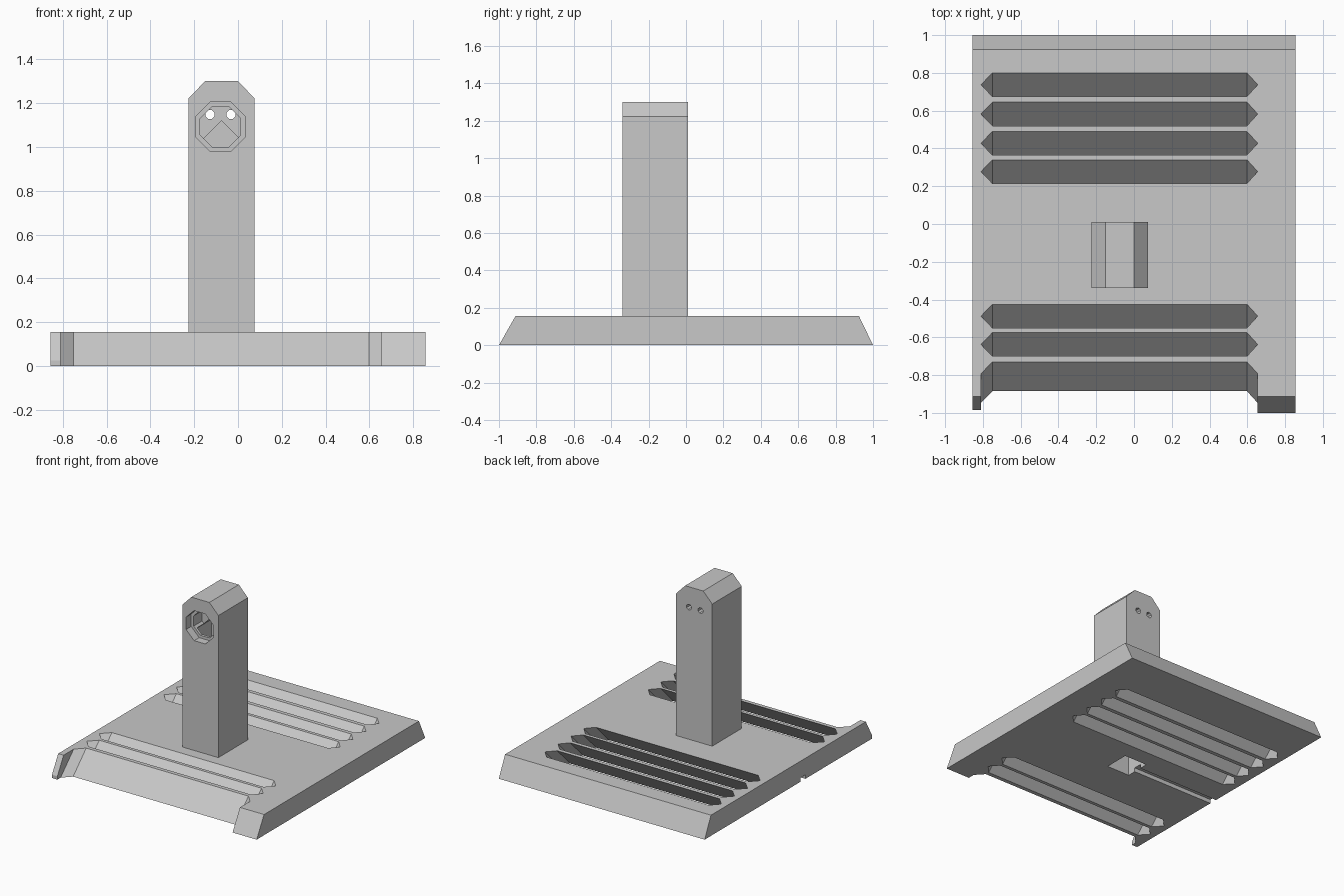
import bpy, bmesh, math
from mathutils import Vector

if "Cube" in bpy.data.objects:
    bpy.data.objects.remove(bpy.data.objects["Cube"], do_unlink=True)

grey = bpy.data.materials.new("light grey")
grey.use_nodes = True
colour = (0.58, 0.58, 0.58, 1)
grey.diffuse_color = colour
grey.node_tree.nodes["Principled BSDF"].inputs["Base Color"].default_value = colour


def prism(name, outline, sweep):
    """Sweep a flat outline along a vector into a closed solid."""
    bm = bmesh.new()
    face = bm.faces.new([bm.verts.new(p) for p in outline])
    swept = bmesh.ops.extrude_face_region(bm, geom=[face])["geom"]
    moved = [v for v in swept if isinstance(v, bmesh.types.BMVert)]
    bmesh.ops.translate(bm, verts=moved, vec=Vector(sweep))
    bmesh.ops.recalc_face_normals(bm, faces=bm.faces)
    mesh = bpy.data.meshes.new(name)
    bm.to_mesh(mesh)
    bm.free()
    mesh.materials.append(grey)
    obj = bpy.data.objects.new(name, mesh)
    bpy.context.collection.objects.link(obj)
    return obj


def box(name, x, y, z):
    outline = [(x[0], y[0], z[0]), (x[1], y[0], z[0]), (x[1], y[1], z[0]), (x[0], y[1], z[0])]
    return prism(name, outline, (0, 0, z[1] - z[0]))


def bore(name, x, z, radius, sides, y0, y1):
    """A round cutter along y with a flat on top."""
    angles = [math.tau * (i + 0.5) / sides for i in range(sides)]
    return prism(name, [(x + radius * math.cos(a), y0, z + radius * math.sin(a)) for a in angles],
                 (0, y1 - y0, 0))


def cut(target, cutter):
    cutter.hide_render = True
    mod = target.modifiers.new("cut", "BOOLEAN")
    mod.operation = "DIFFERENCE"
    mod.solver = "EXACT"
    mod.object = cutter
    bpy.context.view_layer.objects.active = target
    bpy.ops.object.modifier_apply(modifier=mod.name)
    bpy.data.objects.remove(cutter, do_unlink=True)


TOP = 0.155            # top of the base plate
HALF = 0.855           # half width of the base plate
PX, PY = -0.075, -0.165  # axis of the post

# Base plate with sloping front and back edges
base = prism("base_plate", [(-HALF, -1, 0), (-HALF, 1, 0), (-HALF, 0.925, TOP), (-HALF, -0.912, TOP)],
             (2 * HALF, 0, 0))

# Leaning louvre slots with pointed ends; the foremost is open to the front
L_TIP, L_END, R_END, R_TIP = -0.81, -0.75, 0.598, 0.655
over = 0.05
lean = (0, -(TOP + 2 * over), -(TOP + 2 * over))
for back in (0.80, 0.645, 0.49, 0.34, -0.425, -0.575, -0.73):
    mid, front = back - 0.0625, back - 0.125
    outline = [(L_END, back), (R_END, back), (R_TIP, mid)]
    if back == -0.73:
        outline += [(R_TIP, -1.3), (L_TIP, -1.3), (L_TIP, mid)]
    else:
        outline += [(R_END, front), (L_END, front), (L_TIP, mid)]
    cut(base, prism("slot_cutter", [(x, y + over, TOP + over) for x, y in outline], lean))

# Chipped tip of the narrow front corner
cut(base, box("corner_cutter", (-1, -0.8), (-1.2, -0.986), (-0.1, 0.3)))

# Upright post with bevelled top corners
post = prism("post", [(-0.225, -0.34, TOP), (0.075, -0.34, TOP), (0.075, -0.34, 1.222),
                      (0, -0.34, 1.3), (-0.15, -0.34, 1.3), (-0.225, -0.34, 1.222)], (0, 0.35, 0))

# Stepped eight-sided socket in the front of the post
EX, EZ = -0.08, 1.092
cut(post, bore("socket_cutter", EX, EZ, 0.122, 8, -0.5, -0.28))
cut(post, bore("inner_socket_cutter", EX, EZ, 0.1, 8, -0.5, -0.18))

# Two small wire holes through the back
for x in (EX - 0.048, EX + 0.048):
    cut(post, bore("wire_hole_cutter", x, 1.147, 0.022, 8, -0.25, 0.2))

# Gabled cable shaft through post and base
r = 0.095
for part in (base, post):
    cut(part, prism("shaft_cutter", [(PX - r, PY - r, -0.1), (PX + r, PY - r, -0.1), (PX + r, PY - r, 1.025),
                                     (PX, PY - r, 1.12), (PX - r, PY - r, 1.025)], (0, 2 * r, 0)))

# Cable channel under the base, running out to the side
cut(base, box("channel_cutter", (-1, PX), (PY - 0.03, PY + 0.03), (-0.1, 0.03)))
